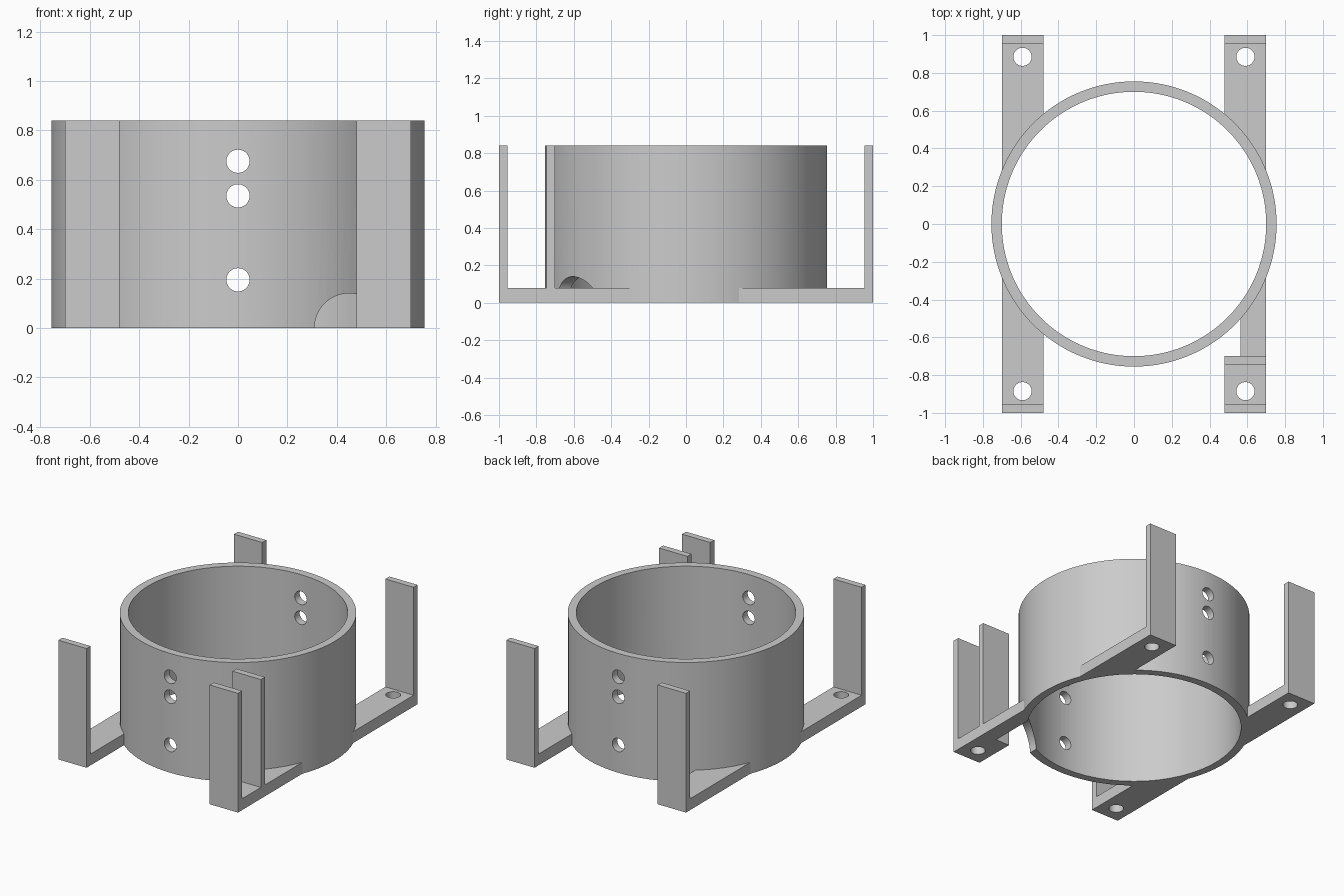
import bpy, bmesh
from math import pi, radians

cube = bpy.data.objects.get("Cube")
if cube:
    bpy.data.objects.remove(cube, do_unlink=True)

HEIGHT, FLOOR, WALL = 0.84, 0.08, 0.045
R_OUT, R_IN = 0.755, 0.70
ARM_IN, ARM_OUT = 0.48, 0.70
SIDES = 128

grey = bpy.data.materials.new("plain_grey")
grey.use_nodes = True
colour = (0.6, 0.6, 0.6, 1)
grey.diffuse_color = colour
grey.node_tree.nodes["Principled BSDF"].inputs["Base Color"].default_value = colour


def cylinder(name, radius, depth, centre, along_y=False, sides=48):
    bpy.ops.mesh.primitive_cylinder_add(
        vertices=sides, radius=radius, depth=depth, location=centre,
        rotation=(pi / 2 if along_y else 0, 0, 0))
    obj = bpy.context.object
    obj.name = name
    return obj


def cut(obj, cutter):
    """Subtract the cutter from obj, then discard the cutter."""
    cutter.hide_render = True
    mod = obj.modifiers.new("cut", "BOOLEAN")
    mod.operation = "DIFFERENCE"
    mod.solver = "EXACT"
    mod.object = cutter
    bpy.context.view_layer.objects.active = obj
    bpy.ops.object.modifier_apply(modifier=mod.name)
    bpy.data.objects.remove(cutter, do_unlink=True)


def finish(obj):
    bpy.ops.object.select_all(action="DESELECT")
    obj.select_set(True)
    bpy.context.view_layer.objects.active = obj
    bpy.ops.object.shade_smooth_by_angle(angle=radians(30))
    obj.data.materials.clear()
    obj.data.materials.append(grey)


def cut_cable_notch(obj):
    """Round-topped passage through the base at the front left."""
    cut(obj, cylinder("notch_cutter", 0.14, 0.5, (0.45, -0.45, 0), True, 64))


def bracket(name, sx, sy, inner_plate=False):
    """Floor arm with an upright end plate, extruded from its side profile."""
    profile = [(0.2, 0), (1, 0), (1, HEIGHT), (1 - WALL, HEIGHT), (1 - WALL, FLOOR)]
    if inner_plate:
        profile += [(0.745, FLOOR), (0.745, HEIGHT), (0.70, HEIGHT), (0.70, FLOOR)]
    profile.append((0.2, FLOOR))
    bm = bmesh.new()
    face = bm.faces.new([bm.verts.new((sx * ARM_IN, sy * y, z)) for y, z in profile])
    extruded = bmesh.ops.extrude_face_region(bm, geom=[face])["geom"]
    bmesh.ops.translate(bm, vec=(sx * (ARM_OUT - ARM_IN), 0, 0),
                        verts=[v for v in extruded if isinstance(v, bmesh.types.BMVert)])
    bmesh.ops.recalc_face_normals(bm, faces=bm.faces)
    mesh = bpy.data.meshes.new(name)
    bm.to_mesh(mesh)
    bm.free()
    obj = bpy.data.objects.new(name, mesh)
    bpy.context.collection.objects.link(obj)
    # Trim against the ring and drill the screw hole
    cut(obj, cylinder("ring_cutter", R_OUT, 3, (0, 0, 0), sides=SIDES))
    cut(obj, cylinder("screw_cutter", 0.048, 0.4, (sx * 0.59, sy * 0.885, 0)))
    if inner_plate:
        cut_cable_notch(obj)
    finish(obj)


# Ring with bore, three cross holes and the cable notch
ring = cylinder("ring", R_OUT, HEIGHT, (0, 0, HEIGHT / 2), sides=SIDES)
cut(ring, cylinder("bore_cutter", R_IN, 3, (0, 0, 0), sides=SIDES))
for z in (0.195, 0.535, 0.675):
    cut(ring, cylinder("cross_hole_cutter", 0.047, 3, (0, 0, z), True))
cut_cable_notch(ring)
finish(ring)

# Four mounting brackets, the front left one with a second plate
for sx, side in ((1, "left"), (-1, "right")):
    for sy, end in ((-1, "front"), (1, "back")):
        bracket(f"{end}_{side}_bracket", sx, sy, inner_plate=(sx, sy) == (1, -1))
